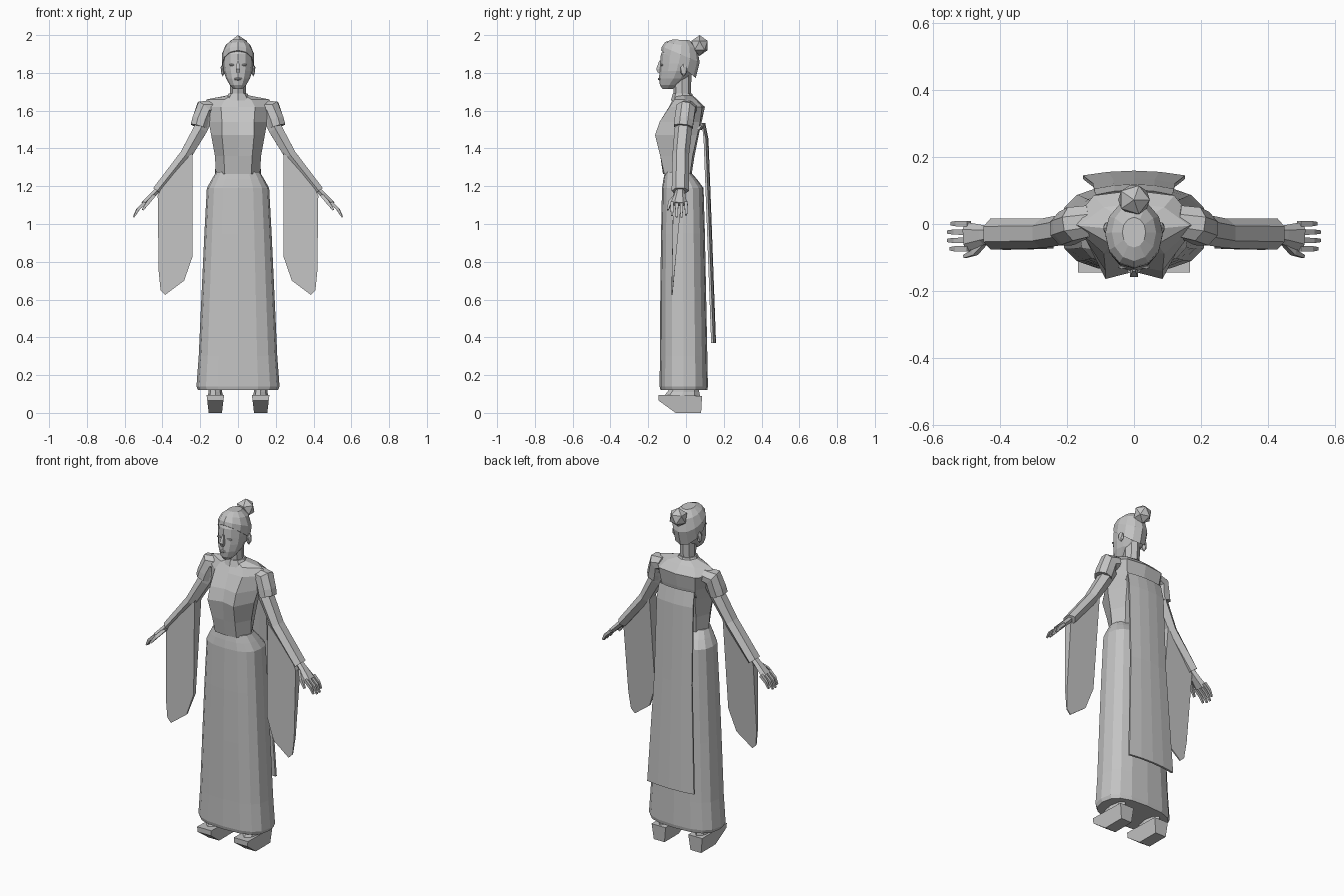
import bpy, bmesh, math
from mathutils import Vector

GREY = bpy.data.materials.new("plain grey")
GREY.diffuse_color = (0.55, 0.55, 0.55, 1)


def finish(name, bm, mirror=False):
    bmesh.ops.recalc_face_normals(bm, faces=bm.faces)
    me = bpy.data.meshes.new(name)
    bm.to_mesh(me)
    bm.free()
    me.materials.append(GREY)
    ob = bpy.data.objects.new(name, me)
    bpy.context.collection.objects.link(ob)
    if mirror:
        m = ob.modifiers.new("mirror", "MIRROR")
        m.use_mirror_merge = False
    return ob


def loft(name, rings, mirror=False):
    """Skin closed rings and cap both ends."""
    bm = bmesh.new()
    vs = [[bm.verts.new(p) for p in r] for r in rings]
    n = len(vs[0])
    for a, b in zip(vs, vs[1:]):
        for i in range(n):
            j = (i + 1) % n
            bm.faces.new((a[i], a[j], b[j], b[i]))
    bm.faces.new(vs[0])
    bm.faces.new(vs[-1])
    return finish(name, bm, mirror)


def ring(z, hw, yf, yb, n=12, p=1.0, k=0.0):
    """Level oval from front yf to back yb; p < 1 squares it, k tilts it down to the back."""
    out = []
    for i in range(n):
        a = 2 * math.pi * i / n
        s, c = math.sin(a), math.cos(a)
        x = hw * math.copysign(abs(s) ** p, s)
        y = (yf + yb) / 2 + (yf - yb) / 2 * math.copysign(abs(c) ** p, c)
        out.append((x, y, z - k * (y - yf)))
    return out


def tube(name, pts, n=6, mirror=True):
    """Tube through points (x, y, z, radius up, radius along y)."""
    cs = [Vector(p[:3]) for p in pts]
    rings = []
    for i, p in enumerate(pts):
        d = (cs[min(i + 1, len(cs) - 1)] - cs[max(i - 1, 0)]).normalized()
        u = d.cross(Vector((0, 1, 0))).normalized()
        w = u.cross(d)
        rings.append([cs[i] + u * p[3] * math.cos(t) + w * p[4] * math.sin(t)
                      for t in (2 * math.pi * (j + 0.5) / n for j in range(n))])
    return loft(name, rings, mirror)


def ball(name, loc, size, mirror=False, sub=1):
    bm = bmesh.new()
    bmesh.ops.create_icosphere(bm, subdivisions=sub, radius=1)
    for v in bm.verts:
        v.co = Vector([l + c * s for l, c, s in zip(loc, v.co, size)])
    return finish(name, bm, mirror)


# Long skirt
loft("skirt", [ring(z, hw, f, b, 16, 0.75) for z, hw, f, b in (
    (0.12, 0.212, -0.135, 0.112), (0.14, 0.22, -0.14, 0.116), (0.3, 0.208, -0.138, 0.113),
    (0.65, 0.192, -0.136, 0.106), (0.95, 0.178, -0.132, 0.1), (1.19, 0.165, -0.127, 0.093),
    (1.235, 0.14, -0.12, 0.06), (1.275, 0.116, -0.112, 0.025))])

# Fitted bodice: front centre, bust point, side, back point, back centre
torso = []
for z, yf, bx, by, sx, sy, kx, ky, yb in (
        (1.265, -.122, .07, -.115, .117, -.045, .08, .022, .03),
        (1.36, -.134, .075, -.136, .122, -.05, .09, .035, .045),
        (1.47, -.142, .085, -.164, .142, -.05, .1, .06, .067),
        (1.54, -.125, .085, -.14, .155, -.03, .11, .075, .083),
        (1.62, -.09, .09, -.088, .19, 0, .12, .085, .1),
        (1.66, -.07, .07, -.06, .165, -.005, .09, .05, .06),
        (1.68, -.062, .035, -.05, .06, -.015, .04, .02, .035)):
    half = [(bx, by), (sx, sy), (kx, ky)]
    torso.append([(0, yf, z)] + [(x, y, z) for x, y in half] + [(0, yb, z)]
                 + [(-x, y, z) for x, y in reversed(half)])
loft("bodice", torso)

# Neck and collar
loft("neck", [ring(1.64, .055, -.07, .035, 8), ring(1.69, .042, -.065, .025, 8),
              ring(1.8, .042, -.075, .03, 8)])
loft("collar", [ring(1.655, .075, -.08, .045, 8), ring(1.69, .05, -.07, .032, 8)])

# Head, hair and bun
loft("head", [ring(z, hw, f, b, 12) for z, hw, f, b in (
    (1.715, .022, -.125, -.07), (1.735, .043, -.138, -.04), (1.77, .063, -.143, .01),
    (1.81, .076, -.14, .04), (1.85, .08, -.137, .055), (1.9, .08, -.133, .06),
    (1.945, .064, -.11, .04))])
loft("hair", [ring(z, hw, f, b, 12, 1, k) for z, hw, f, b, k in (
    (1.92, .084, -.132, .052, .8), (1.94, .086, -.128, .072, .42),
    (1.963, .066, -.11, .06, .2), (1.977, .035, -.07, .02, .05))])
ball("hair_bun", (0, .072, 1.945), (.053, .05, .055))
tube("nose", [(0, -.136, 1.865, .006, .007), (0, -.148, 1.82, .016, .014),
              (0, -.14, 1.803, .012, .013)], 4, False)
ball("lips", (0, -.14, 1.768), (.024, .01, .008))
ball("eye", (.033, -.127, 1.842), (.017, .008, .007), True)
ball("ear", (.081, -.012, 1.815), (.012, .02, .034), True)

# Arms: cap sleeve, long sleeve, hand
tube("cap_sleeve", [(.13, .01, 1.615, .04, .05), (.175, .0, 1.61, .055, .055),
                    (.195, -.01, 1.55, .052, .055), (.205, -.014, 1.515, .05, .054)], 8)
tube("sleeve", [(.17, -.005, 1.57, .046, .045), (.2, -.015, 1.5, .042, .046),
                (.277, -.028, 1.365, .036, .044), (.428, -.03, 1.175, .03, .046)])
tube("palm", [(.415, -.03, 1.19, .017, .022), (.45, -.033, 1.155, .018, .03),
              (.5, -.038, 1.105, .016, .044)])
for i, reach in enumerate((.9, 1.0, 1.0, .85)):
    y = -.074 + .025 * i
    tube("finger", [(.492, y, 1.113, .012, .012),
                    (.492 + .04 * reach, y, 1.113 - .037 * reach, .011, .011),
                    (.492 + .061 * reach, y, 1.113 - .077 * reach, .006, .007)], 4)
tube("thumb", [(.445, -.05, 1.15, .012, .014), (.475, -.085, 1.115, .013, .012),
               (.505, -.097, 1.075, .007, .007)], 4)

# Hanging sleeve drapes, thinning towards the bottom
outline = [(.24, 1.38), (.24, .83), (.285, .7), (.385, .625), (.41, .65),
           (.42, .75), (.425, 1.15), (.4, 1.2)]
sides = []
for sign in (-1, 1):
    r = []
    for x, z in outline:
        t = .003 + .03 * max(0, (z - .65) / .75)
        r.append((x, -.033 - (1.36 - z) * .056 + sign * t, z))
    sides.append(r)
loft("sleeve_drape", sides, True)

# Long sash panel hanging down the back
bm = bmesh.new()
rows = []
for z, hw, y in ((1.5, .115, .078), (1.53, .115, .1), (1.45, .118, .113),
                 (1.0, .122, .13), (.37, .152, .153)):
    rows.append([bm.verts.new((hw * u, y - .014 * u * u, z)) for u in (-1, -.5, 0, .5, 1)])
for a, b in zip(rows, rows[1:]):
    for i in range(4):
        bm.faces.new((a[i], a[i + 1], b[i + 1], b[i]))
panel = finish("back_sash", bm)
sol = panel.modifiers.new("thickness", "SOLIDIFY")
sol.thickness = .012
sol.offset = 0

# Platform shoes and ankles
profile = [(-.145, .095), (-.145, .065), (-.055, 0), (.08, 0), (.085, .09)]
loft("shoe", [[(.12 + s * (.035 + .12 * z), y, z) for y, z in profile] for s in (-1, 1)], True)
loft("ankle", [[(x + .12, y, z) for x, y, z in ring(z0, hw, f, b, 8)]
               for z0, hw, f, b in ((.085, .042, -.12, .075), (.11, .036, -.1, .07),
                                    (.16, .035, -.06, .06))], True)
